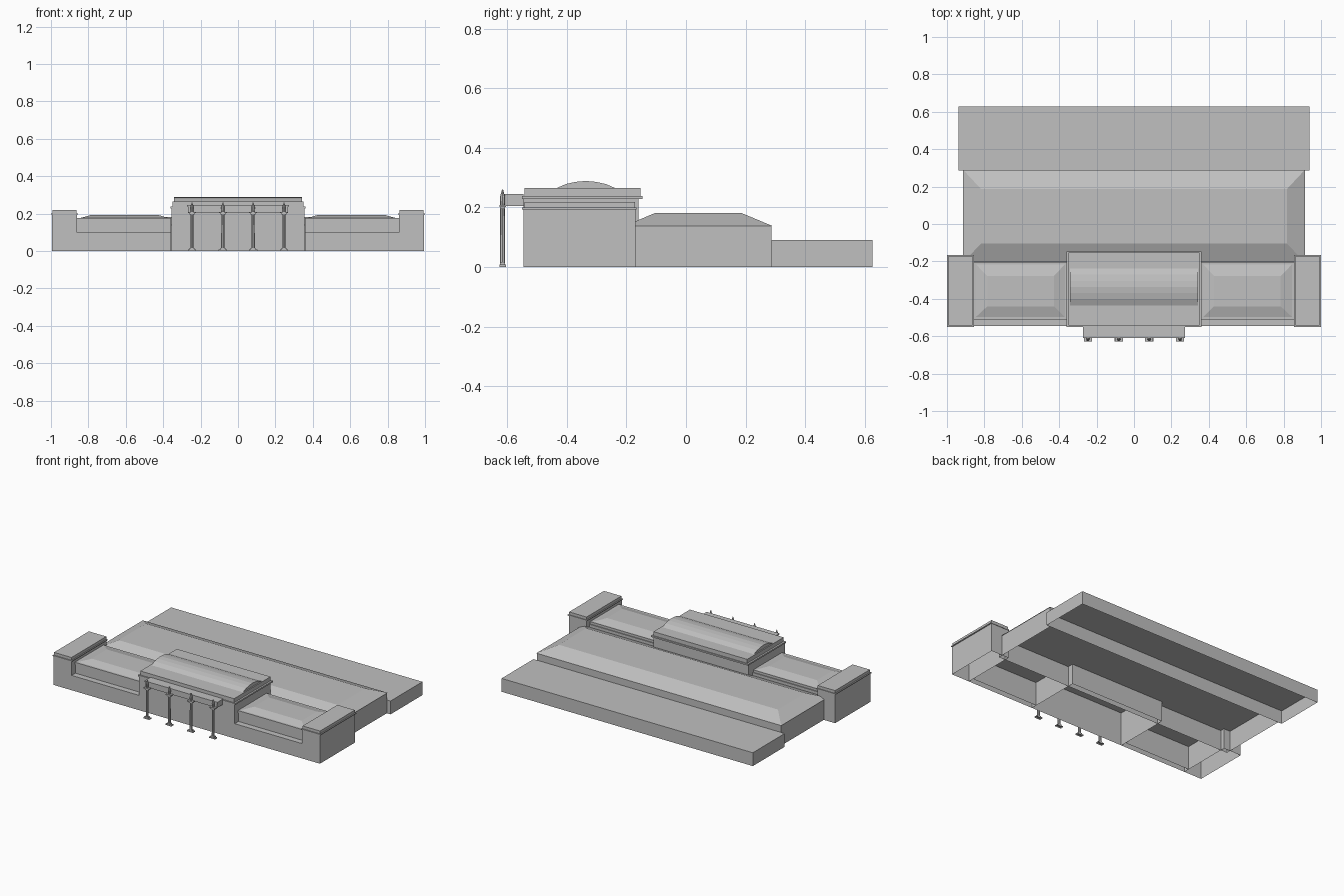
import bpy, bmesh

cube = bpy.data.objects.get("Cube")
if cube:
    bpy.data.objects.remove(cube, do_unlink=True)

stone = bpy.data.materials.new("pale_grey_stone")
stone.use_nodes = True
GREY = (0.53, 0.53, 0.53, 1)
stone.diffuse_color = GREY
stone.node_tree.nodes["Principled BSDF"].inputs["Base Color"].default_value = GREY


def finish(name, bm):
    bmesh.ops.recalc_face_normals(bm, faces=bm.faces)
    # Walls that reach the ground are open underneath
    floor = [f for f in bm.faces if all(abs(v.co.z) < 1e-5 for v in f.verts)]
    bmesh.ops.delete(bm, geom=floor, context='FACES')
    mesh = bpy.data.meshes.new(name)
    bm.to_mesh(mesh)
    bm.free()
    mesh.materials.append(stone)
    obj = bpy.data.objects.new(name, mesh)
    bpy.context.collection.objects.link(obj)
    return obj


def block(name, x, y, z, top_x=None, top_y=None):
    """Box from (low, high) ranges; a smaller top range gives a hipped shape."""
    bm = bmesh.new()
    rings = []
    for (x0, x1), (y0, y1), h in ((x, y, z[0]), (top_x or x, top_y or y, z[1])):
        rings.append([bm.verts.new(p) for p in
                      ((x0, y0, h), (x1, y0, h), (x1, y1, h), (x0, y1, h))])
    low, high = rings
    bm.faces.new(low[::-1])
    bm.faces.new(high)
    for i in range(4):
        j = (i + 1) % 4
        bm.faces.new((low[i], low[j], high[j], high[i]))
    return finish(name, bm)


def prism(name, half_width, profile):
    """Extrude a (y, z) profile along x."""
    bm = bmesh.new()
    face = bm.faces.new([bm.verts.new((-half_width, y, z)) for y, z in profile])
    ext = bmesh.ops.extrude_face_region(bm, geom=[face])
    for v in ext["geom"]:
        if isinstance(v, bmesh.types.BMVert):
            v.co.x = half_width
    return finish(name, bm)


def turned(name, x, y, rings, sides=8):
    """Stack (radius, z) rings into a turned post."""
    bm = bmesh.new()
    for (r0, z0), (r1, z1) in zip(rings, rings[1:]):
        new = bmesh.ops.create_cone(bm, cap_ends=True, segments=sides,
                                    radius1=r0, radius2=r1, depth=z1 - z0)
        bmesh.ops.translate(bm, verts=new["verts"], vec=(x, y, (z0 + z1) / 2))
    return finish(name, bm)


def sym(v):
    return (-v, v)


# Rear annex and main hall with hipped roof
block("rear_annex", sym(0.938), (0.287, 0.627), (0, 0.09))
block("hall_walls", sym(0.91), (-0.2, 0.287), (0, 0.138))
block("hall_roof", sym(0.914), (-0.206, 0.29), (0.138, 0.181), sym(0.818), (-0.105, 0.187))

# Central block: body, cornice, attic and shallow vault
block("centre_body", sym(0.356), (-0.546, -0.16), (0, 0.228))
block("centre_cornice", sym(0.362), (-0.55, -0.146), (0.228, 0.238))
block("centre_attic", sym(0.35), (-0.542, -0.153), (0.238, 0.265))
prism("centre_vault", 0.342, [(-0.435, 0.265), (-0.402, 0.279), (-0.37, 0.286), (-0.337, 0.289),
                              (-0.304, 0.286), (-0.27, 0.279), (-0.237, 0.265)])

# Portico beam carried by slender columns
block("portico_beam", sym(0.268), (-0.606, -0.546), (0.205, 0.24))
block("portico_cornice", sym(0.272), (-0.609, -0.546), (0.238, 0.245))
for i, x in enumerate((-0.246, -0.081, 0.081, 0.246)):
    n = i + 1
    y = -0.616
    for part, w, d, z in (("base", 0.022, 0.011, (0, 0.008)), ("plinth", 0.013, 0.009, (0.008, 0.015)),
                          ("capital", 0.013, 0.008, (0.195, 0.202)), ("abacus", 0.021, 0.011, (0.202, 0.209))):
        block(f"column_{part}_{n}", (x - w, x + w), (y - d, y + d), z)
    turned(f"column_shaft_{n}", x, y, [(0.009, 0.015), (0.008, 0.195)])
    turned(f"column_finial_{n}", x, y, [(0.008, 0.209), (0.009, 0.235), (0.005, 0.248), (0.002, 0.26)])

# Side galleries and end pavilions, repeated on both sides
for side, s in (("left", 1), ("right", -1)):
    def span(a, b):
        return tuple(sorted((s * a, s * b)))
    gallery = span(0.358, 0.86)
    block(f"{side}_gallery_ledge", gallery, (-0.546, -0.506), (0, 0.1))
    block(f"{side}_gallery_wall", gallery, (-0.506, -0.2), (0, 0.16))
    block(f"{side}_gallery_cornice", gallery, (-0.512, -0.206), (0.16, 0.176))
    block(f"{side}_gallery_roof", span(0.37, 0.845), (-0.497, -0.216), (0.176, 0.193),
          span(0.428, 0.784), (-0.44, -0.278))
    block(f"{side}_pavilion_body", span(0.861, 0.994), (-0.546, -0.17), (0, 0.194))
    block(f"{side}_pavilion_cornice", span(0.856, 1.0), (-0.55, -0.167), (0.194, 0.2))
    block(f"{side}_pavilion_cap", span(0.863, 0.993), (-0.543, -0.172), (0.2, 0.219))
